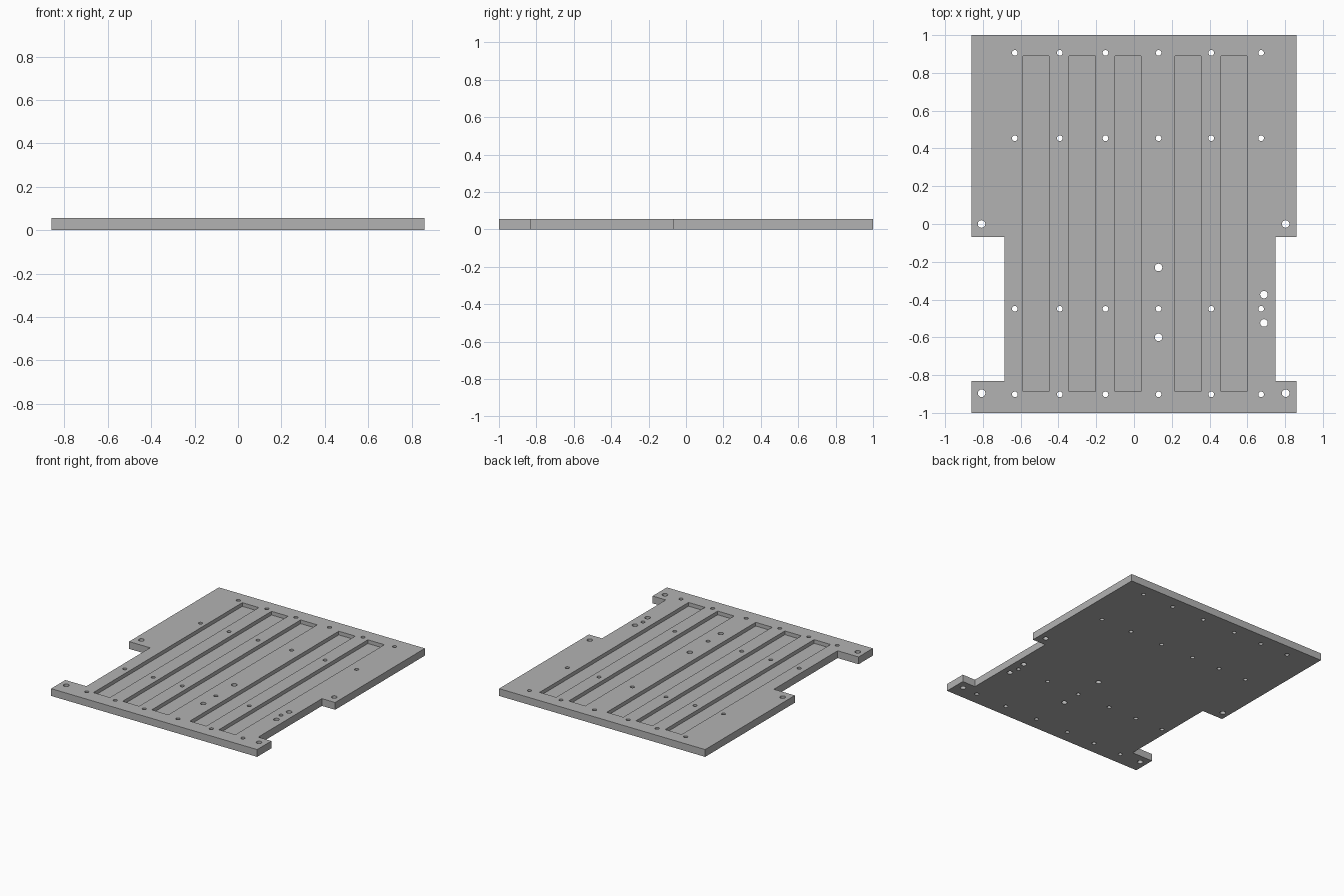
import bpy
import bmesh
from mathutils import Matrix, Vector

default = bpy.data.objects.get("Cube")
if default:
    bpy.data.objects.remove(default, do_unlink=True)

THICK = 0.055
GROOVE_DEPTH = 0.028

grey = bpy.data.materials.new("plain grey")
grey.use_nodes = True
colour = (0.45, 0.45, 0.45, 1)
grey.diffuse_color = colour
grey.node_tree.nodes["Principled BSDF"].inputs["Base Color"].default_value = colour


def finish(bm, name):
    bmesh.ops.recalc_face_normals(bm, faces=bm.faces)
    mesh = bpy.data.meshes.new(name)
    bm.to_mesh(mesh)
    bm.free()
    mesh.materials.append(grey)
    obj = bpy.data.objects.new(name, mesh)
    bpy.context.collection.objects.link(obj)
    return obj


def add_hole(bm, x, y, radius):
    bmesh.ops.create_cone(bm, cap_ends=True, segments=24, radius1=radius, radius2=radius,
                          depth=THICK * 3, matrix=Matrix.Translation((x, y, THICK / 2)))


# Plate outline with a notch on each side
W, NOTCH_BACK, NOTCH_FRONT = 0.86, -0.07, -0.83
LEFT, RIGHT = -0.685, 0.75
outline = [(-W, -1), (W, -1), (W, NOTCH_FRONT), (RIGHT, NOTCH_FRONT),
           (RIGHT, NOTCH_BACK), (W, NOTCH_BACK), (W, 1), (-W, 1),
           (-W, NOTCH_BACK), (LEFT, NOTCH_BACK), (LEFT, NOTCH_FRONT), (-W, NOTCH_FRONT)]
bm = bmesh.new()
base = bm.faces.new([bm.verts.new((x, y, 0)) for x, y in outline])
top = bmesh.ops.extrude_face_region(bm, geom=[base])
bmesh.ops.translate(bm, vec=Vector((0, 0, THICK)),
                    verts=[v for v in top["geom"] if isinstance(v, bmesh.types.BMVert)])
plate = finish(bm, "base_plate")

# Long shallow grooves in the upper face
cut = bmesh.new()
for x in (-0.518, -0.274, -0.031, 0.287, 0.53):
    place = Matrix.Translation((x, 0.002, THICK - GROOVE_DEPTH + 0.05))
    bmesh.ops.create_cube(cut, size=1, matrix=place @ Matrix.Diagonal((0.138, 1.776, 0.1, 1)))

# Grid of small screw holes
for x in (-0.631, -0.393, -0.151, 0.13, 0.409, 0.673):
    for y in (0.906, 0.454, -0.449, -0.902):
        add_hole(cut, x, y, 0.015)

# Larger mounting holes at the ears and along the plate
for x, y in ((-0.807, 0), (0.803, 0), (-0.807, -0.896), (0.803, -0.896),
             (0.13, -0.23), (0.13, -0.6), (0.688, -0.374), (0.688, -0.524)):
    add_hole(cut, x, y, 0.02)
cutter = finish(cut, "groove_and_hole_cutter")
cutter.hide_render = True

# Cut the plate, then drop the helper
mod = plate.modifiers.new("grooves and holes", "BOOLEAN")
mod.operation = "DIFFERENCE"
mod.solver = "EXACT"
mod.object = cutter
bpy.context.view_layer.objects.active = plate
plate.select_set(True)
bpy.ops.object.modifier_apply(modifier=mod.name)
bpy.data.objects.remove(cutter, do_unlink=True)
bpy.ops.object.shade_smooth_by_angle()
